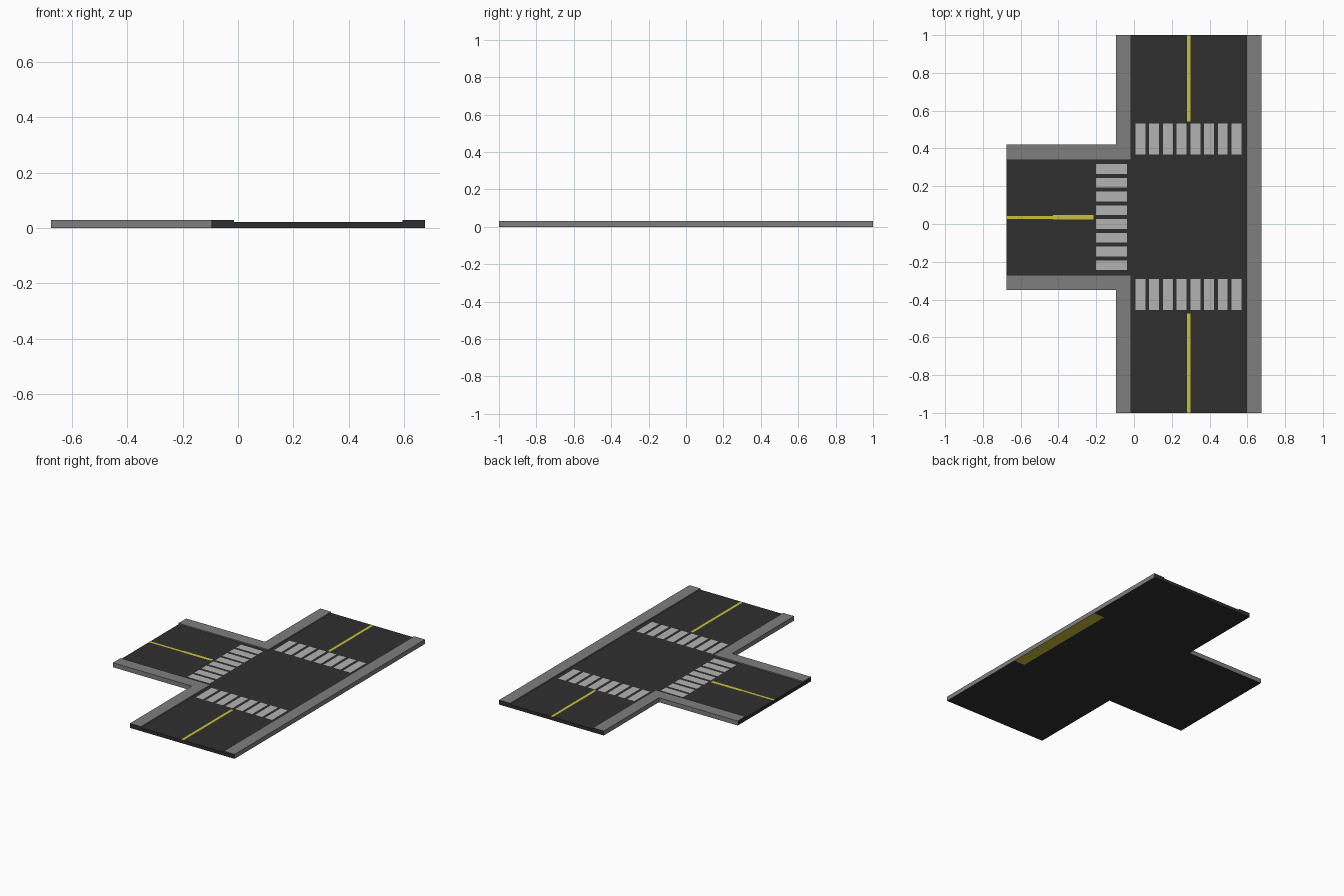
import bpy, bmesh

if "Cube" in bpy.data.objects:
    bpy.data.objects.remove(bpy.data.objects["Cube"])

ROAD_Z, KERB_Z, PAINT_Z = 0.022, 0.03, 0.0224
LEFT, RIGHT = -0.675, 0.675


def material(name, rgb):
    m = bpy.data.materials.new(name)
    m.diffuse_color = (*rgb, 1)
    m.use_nodes = True
    m.node_tree.nodes["Principled BSDF"].inputs["Base Color"].default_value = m.diffuse_color
    return m


asphalt = material("asphalt", (0.028, 0.028, 0.028))
concrete = material("concrete", (0.21, 0.21, 0.21))
white = material("white_paint", (0.45, 0.45, 0.45))
yellow = material("yellow_paint", (0.6, 0.52, 0.04))


def slab(name, outline, height, top, under=None):
    """Extrude an outline up from z = 0; undersides and cut ends take 'under'."""
    bm = bmesh.new()
    face = bm.faces.new([bm.verts.new((x, y, 0)) for x, y in outline])
    ext = bmesh.ops.extrude_face_region(bm, geom=[face], use_keep_orig=True)
    verts = [v for v in ext["geom"] if isinstance(v, bmesh.types.BMVert)]
    bmesh.ops.translate(bm, verts=verts, vec=(0, 0, height))
    bmesh.ops.recalc_face_normals(bm, faces=bm.faces[:])
    for f in bm.faces:
        c = f.calc_center_median()
        f.normal_update()
        if f.normal.z < -0.5 or abs(c.y) > 0.999 or c.x < LEFT + 0.001:
            f.material_index = 1
    return finish(name, bm, [top, under or top])


def paint(name, rects, mat):
    """Flat painted rectangles (x0, x1, y0, y1) lying on the asphalt."""
    bm = bmesh.new()
    for x0, x1, y0, y1 in rects:
        corners = ((x0, y0), (x1, y0), (x1, y1), (x0, y1))
        bm.faces.new([bm.verts.new((x, y, PAINT_Z)) for x, y in corners])
    return finish(name, bm, [mat])


def finish(name, bm, mats):
    mesh = bpy.data.meshes.new(name)
    bm.to_mesh(mesh)
    bm.free()
    for m in mats:
        mesh.materials.append(m)
    obj = bpy.data.objects.new(name, mesh)
    bpy.context.collection.objects.link(obj)
    return obj


def box(x0, x1, y0, y1):
    return [(x0, y0), (x1, y0), (x1, y1), (x0, y1)]


# T-shaped road surface
slab("road", [(-0.015, -1), (0.595, -1), (0.595, 1), (-0.015, 1), (-0.015, 0.34),
              (LEFT, 0.34), (LEFT, -0.27), (-0.015, -0.27)], ROAD_Z, asphalt)

# L-shaped pavements wrapping the two corners of the side road
for name, y_in, y_out, y_end in (("north", 0.34, 0.42, 1), ("south", -0.27, -0.35, -1)):
    slab(f"{name}_corner_pavement",
         [(LEFT, y_out), (LEFT, y_in), (-0.015, y_in), (-0.015, y_end),
          (-0.095, y_end), (-0.095, y_out)], KERB_Z, concrete, asphalt)

# Straight pavement in three lengths, the middle one with a yellow underside
for name, y0, y1, under in (("south", -1, -0.35, asphalt), ("middle", -0.35, 0.42, yellow),
                            ("north", 0.42, 1, asphalt)):
    slab(f"{name}_straight_pavement", box(0.595, RIGHT, y0, y1), KERB_Z, concrete, under)

# Zebra crossings, eight bars each
PITCH, BAR = 0.0727, 0.052
for name, y0, y1 in (("north", 0.368, 0.532), ("south", -0.455, -0.29)):
    paint(f"{name}_crossing",
          [(0.008 + i * PITCH, 0.008 + i * PITCH + BAR, y0, y1) for i in range(8)], white)
paint("west_crossing",
      [(-0.2, -0.037, -0.244 + i * PITCH, -0.244 + i * PITCH + BAR) for i in range(8)], white)

# Yellow centre lines
paint("north_centre_line", [(0.28, 0.298, 0.543, 1)], yellow)
paint("south_centre_line", [(0.28, 0.298, -1, -0.473)], yellow)
paint("west_centre_line", [(LEFT, -0.43, 0.027, 0.043), (-0.43, -0.215, 0.025, 0.047)], yellow)
